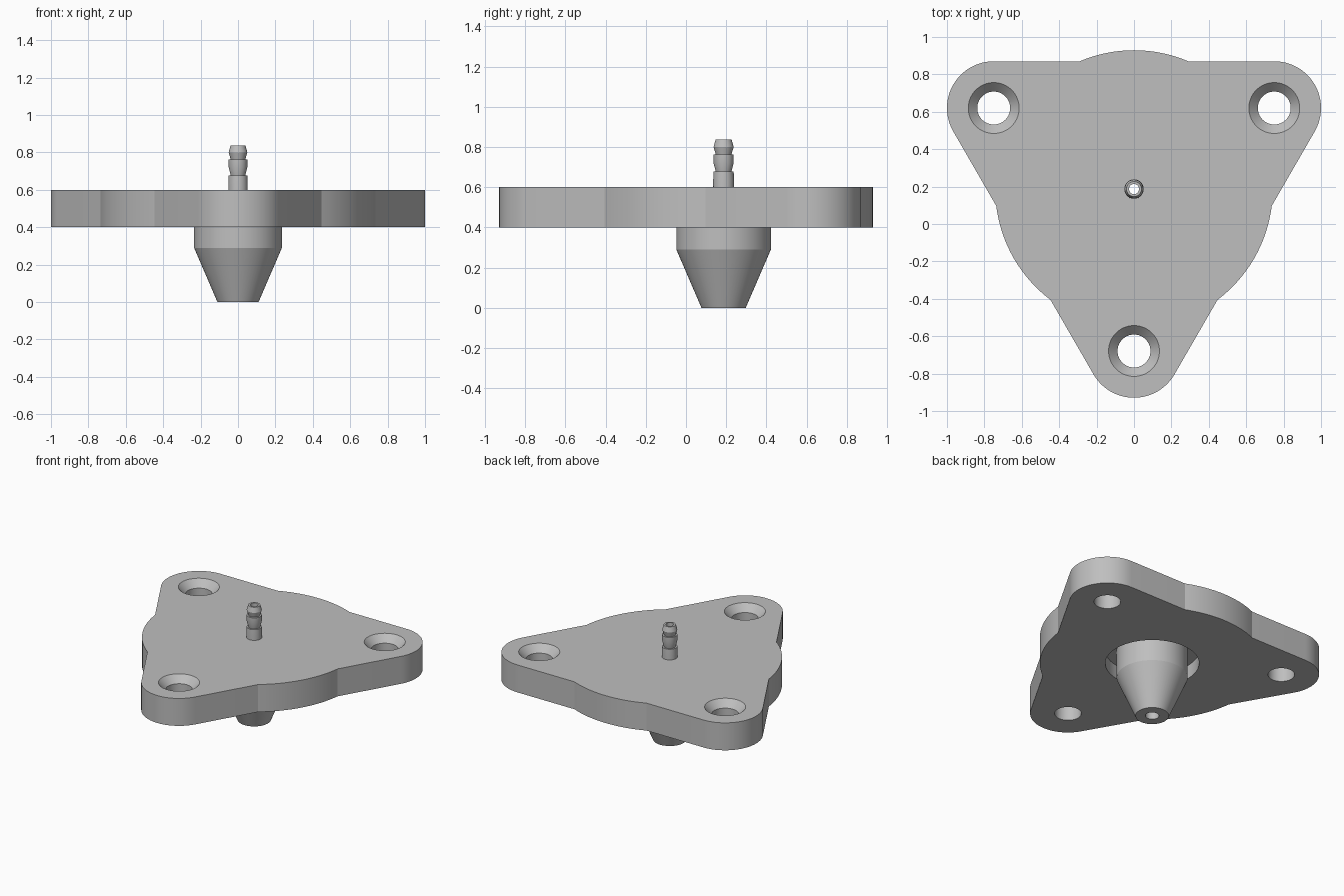
import bpy, bmesh
from math import pi, cos, sin, acos, radians

if "Cube" in bpy.data.objects:
    bpy.data.objects.remove(bpy.data.objects["Cube"])

CY = 0.187              # y of the central axis
LOBE = 0.866            # axis to screw hole
LOBE_R = 0.25           # corner rounding
DISC_R = 0.742          # bulges between the corners
Z0, Z1 = 0.4, 0.6       # plate bottom and top
CORNERS = [radians(a) for a in (-90, 30, 150)]

grey = bpy.data.materials.new("light_grey")
grey.use_nodes = True
colour = (0.52, 0.52, 0.52, 1)
grey.diffuse_color = colour
grey.node_tree.nodes["Principled BSDF"].inputs["Base Color"].default_value = colour


def finish(name, bm):
    bmesh.ops.recalc_face_normals(bm, faces=bm.faces)
    mesh = bpy.data.meshes.new(name)
    bm.to_mesh(mesh)
    bm.free()
    mesh.materials.append(grey)
    ob = bpy.data.objects.new(name, mesh)
    bpy.context.collection.objects.link(ob)
    return ob


def activate(ob):
    bpy.ops.object.select_all(action='DESELECT')
    ob.select_set(True)
    bpy.context.view_layer.objects.active = ob


def smooth(ob):
    activate(ob)
    bpy.ops.object.shade_smooth_by_angle(angle=radians(20))


def lathe(name, profile, x=0, y=CY, steps=64, tube=False):
    """Revolve (radius, z) points; a tube joins last ring to first, else capped."""
    bm = bmesh.new()
    rings = [[bm.verts.new((x + r * cos(2 * pi * i / steps), y + r * sin(2 * pi * i / steps), z))
              for i in range(steps)] for r, z in profile]
    pairs = list(zip(rings, rings[1:]))
    if tube:
        pairs.append((rings[-1], rings[0]))
    else:
        bm.faces.new(rings[0])
        bm.faces.new(rings[-1])
    for a, b in pairs:
        for i in range(steps):
            j = (i + 1) % steps
            bm.faces.new((a[i], a[j], b[j], b[i]))
    return finish(name, bm)


def arc(cx, cy, r, mid, half, n):
    return [(cx + r * cos(mid - half + 2 * half * i / n),
             cy + r * sin(mid - half + 2 * half * i / n)) for i in range(n + 1)]


# Three-cornered plate with a bulging arc on each side
edge = LOBE / 2 + LOBE_R
outline = []
for a in CORNERS:
    outline += arc(LOBE * cos(a), CY + LOBE * sin(a), LOBE_R, a, pi / 3, 24)
    outline += arc(0, CY, DISC_R, a + pi / 3, acos(edge / DISC_R), 16)
bm = bmesh.new()
base = bm.faces.new([bm.verts.new((px, py, Z0)) for px, py in outline])
top = bmesh.ops.extrude_face_region(bm, geom=[base], use_keep_orig=True)
bmesh.ops.translate(bm, vec=(0, 0, Z1 - Z0),
                    verts=[v for v in top["geom"] if isinstance(v, bmesh.types.BMVert)])
plate = finish("plate", bm)

# Countersunk screw holes, underside recess and centre hole
cutters = [lathe("screw_hole_cutter",
                 [(0.088, 0.3), (0.088, 0.55), (0.136, Z1), (0.136, 0.7)],
                 LOBE * cos(a), CY + LOBE * sin(a)) for a in CORNERS]
cutters.append(lathe("recess_cutter", [(0.31, 0.3), (0.31, 0.5), (0.04, 0.5), (0.04, 0.7)]))
for cutter in cutters:
    cutter.hide_render = True
    mod = plate.modifiers.new("cut", 'BOOLEAN')
    mod.operation = 'DIFFERENCE'
    mod.solver = 'EXACT'
    mod.object = cutter
    activate(plate)
    bpy.ops.object.modifier_apply(modifier=mod.name)
    bpy.data.objects.remove(cutter)
smooth(plate)

# Tapered nozzle below and barbed spigot above, with a bore right through
outer = [(0.11, 0), (0.235, 0.29), (0.235, 0.51), (0.05, 0.51),
         (0.05, 0.64), (0.05, 0.677), (0.039, 0.677),
         (0.05, 0.72), (0.05, 0.763), (0.039, 0.763),
         (0.05, 0.8), (0.04, 0.836)]
outer[4:6] = [(0.052, 0.63), (0.05, 0.677)]
bore = [(0.027, 0.836), (0.027, 0.3), (0.045, 0.3), (0.045, 0)]
smooth(lathe("nozzle_and_barbed_spigot", outer + bore, tube=True))
